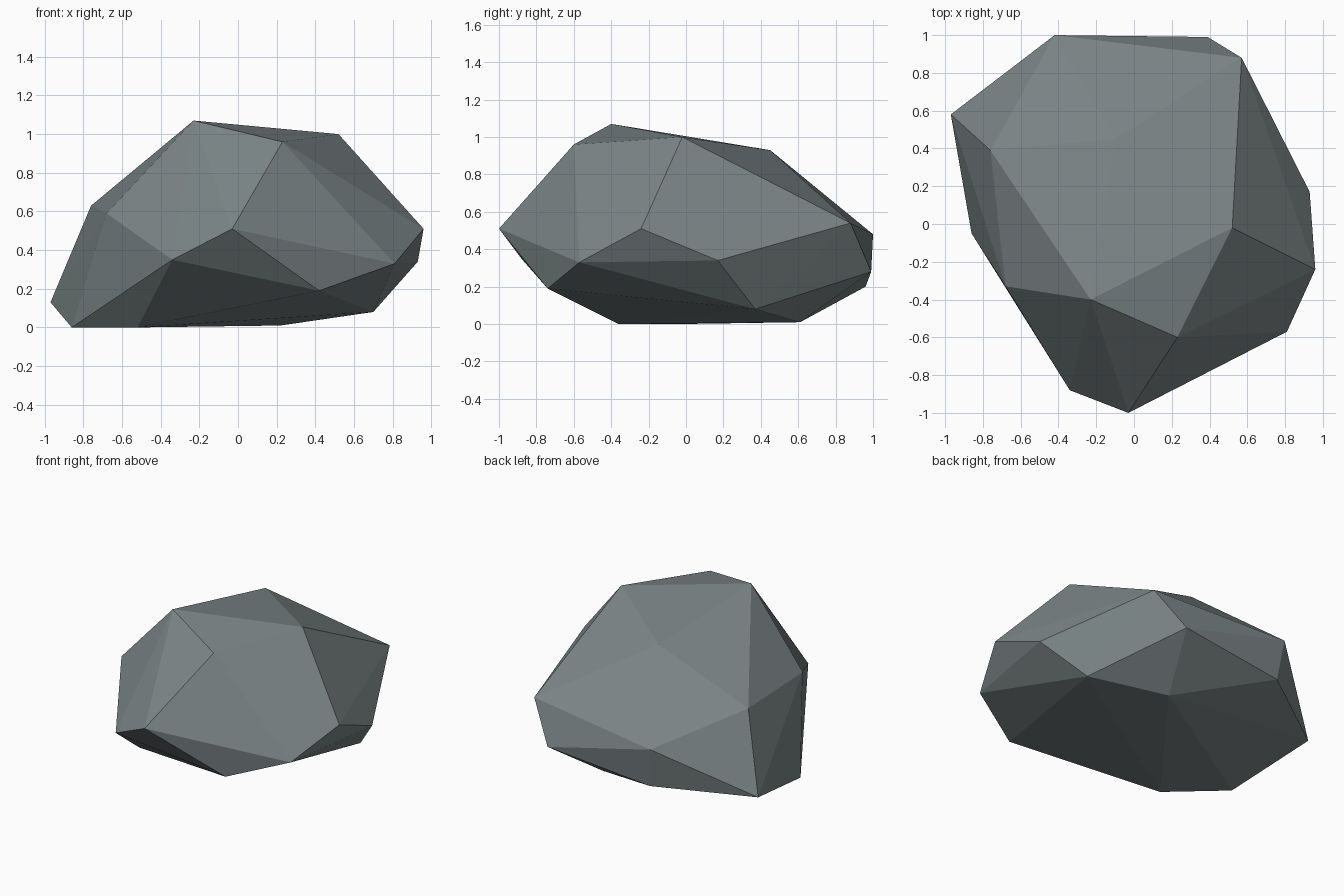
import bpy, bmesh

if "Cube" in bpy.data.objects:
    bpy.data.objects.remove(bpy.data.objects["Cube"])

# Corner points of the boulder, grouped from crown to foot
crown = [(-.23, -.40, 1.07), (.23, -.60, .96), (.52, -.02, 1.0), (-.10, .45, .93)]
shoulder = [(-.68, -.33, .59), (-.76, .39, .63), (.57, .88, .54), (-.42, 1.0, .48),
            (-.03, -1.0, .51), (.96, -.24, .51)]
waist = [(-.34, -.88, .35), (.81, -.57, .33), (.93, .17, .34), (.39, .99, .28),
         (-.39, .96, .20), (-.97, .58, .13), (.42, -.74, .19), (.70, .37, .08)]
foot = [(-.86, -.05, 0), (-.52, -.36, 0), (.22, .61, .01)]

# Stone material
stone = bpy.data.materials.new("grey stone")
stone.diffuse_color = (.20, .235, .24, 1)
stone.use_nodes = True
stone.node_tree.nodes["Principled BSDF"].inputs["Base Color"].default_value = stone.diffuse_color

# The boulder is the faceted convex skin around its corners
bm = bmesh.new()
for p in crown + shoulder + waist + foot:
    bm.verts.new(p)
bmesh.ops.convex_hull(bm, input=bm.verts[:])
bmesh.ops.delete(bm, geom=[v for v in bm.verts if not v.link_faces], context='VERTS')
bmesh.ops.recalc_face_normals(bm, faces=bm.faces[:])
mesh = bpy.data.meshes.new("boulder")
bm.to_mesh(mesh)
bm.free()
mesh.materials.append(stone)
bpy.context.collection.objects.link(bpy.data.objects.new("boulder", mesh))
